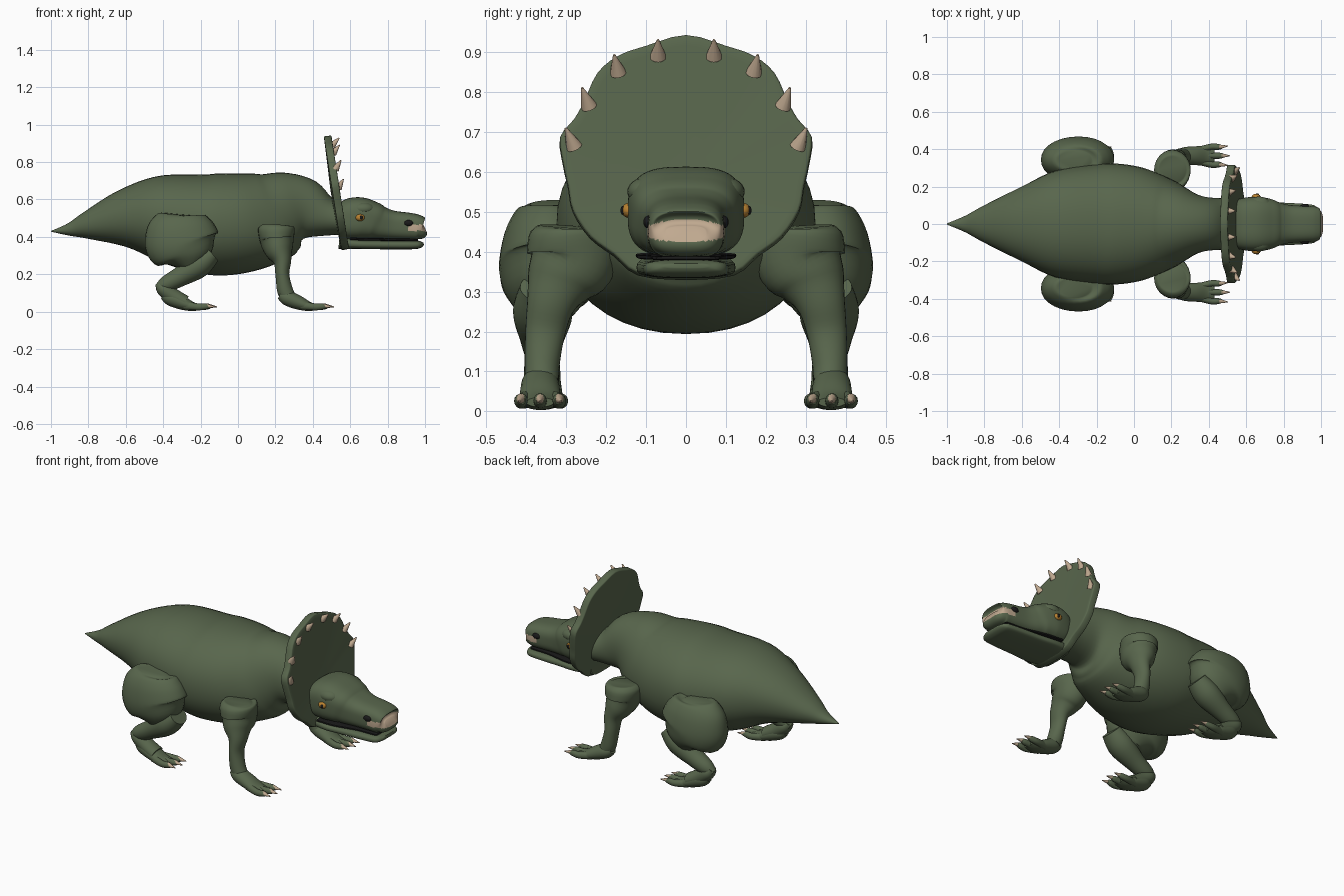
import bpy, bmesh, math
from mathutils import Vector

old = bpy.data.objects.get("Cube")
if old:
    bpy.data.objects.remove(old, do_unlink=True)


def material(name, rgb):
    m = bpy.data.materials.new(name)
    m.use_nodes = True
    m.diffuse_color = (*rgb, 1)
    m.node_tree.nodes["Principled BSDF"].inputs["Base Color"].default_value = (*rgb, 1)
    return m


SKIN = material("green skin", (0.098, 0.133, 0.073))
HORN = material("tan horn", (0.53, 0.4, 0.28))
AMBER = material("amber eye", (0.48, 0.22, 0.03))
DARK = material("near black", (0.01, 0.01, 0.01))


def finish(bm, name, mat, angle=50):
    bmesh.ops.recalc_face_normals(bm, faces=bm.faces)
    mesh = bpy.data.meshes.new(name)
    bm.to_mesh(mesh)
    bm.free()
    mesh.materials.append(mat)
    ob = bpy.data.objects.new(name, mesh)
    bpy.context.collection.objects.link(ob)
    bpy.ops.object.select_all(action='DESELECT')
    ob.select_set(True)
    bpy.context.view_layer.objects.active = ob
    bpy.ops.object.shade_smooth_by_angle(angle=math.radians(angle))
    return ob


def smooth_path(pts, steps, closed=False):
    """Catmull-Rom samples through tuples of any length."""
    n, out = len(pts), []
    for i in range(n if closed else n - 1):
        ids = [i - 1, i, i + 1, i + 2]
        a, b, c, d = [pts[k % n] if closed else pts[min(max(k, 0), n - 1)] for k in ids]
        for s in range(steps):
            t = s / steps
            out.append([0.5 * (2 * q + (r - p) * t + (2 * p - 5 * q + 4 * r - w) * t ** 2
                               + (3 * q - p - 3 * r + w) * t ** 3)
                        for p, q, r, w in zip(a, b, c, d)])
    return out if closed else out + [list(pts[-1])]


def loft(name, pts, mat=SKIN, side=1, power=2, sides=28, steps=5):
    """Skin rings along a path of (x, y, z, half width, half height)."""
    path = smooth_path(pts, steps)
    centres = [Vector(p[:3]) for p in path]
    bm, rings = bmesh.new(), []
    for i, p in enumerate(path):
        tan = (centres[min(i + 1, len(path) - 1)] - centres[max(i - 1, 0)]).normalized()
        across = (Vector((0, 1, 0)) - tan * tan.y).normalized()
        up = tan.cross(across)
        ring = []
        for k in range(sides):
            a = math.tau * k / sides
            c, s = math.cos(a), math.sin(a)
            u = math.copysign(abs(c) ** (2 / power), c) * max(p[3], 0.002)
            v = math.copysign(abs(s) ** (2 / power), s) * max(p[4], 0.002)
            q = centres[i] + across * u + up * v
            ring.append(bm.verts.new((q.x, q.y * side, q.z)))
        rings.append(ring)
    for r, t in zip(rings, rings[1:]):
        for k in range(sides):
            j = (k + 1) % sides
            bm.faces.new((r[k], r[j], t[j], t[k]))
    bm.faces.new(rings[0])
    bm.faces.new(rings[-1])
    return finish(bm, name, mat)


def ball(name, loc, size, mat):
    bm = bmesh.new()
    bmesh.ops.create_uvsphere(bm, u_segments=20, v_segments=12, radius=1)
    for v in bm.verts:
        v.co = Vector(loc) + Vector([a * b for a, b in zip(v.co, size)])
    return finish(bm, name, mat)


def spike(name, base, direction, length, radius):
    bm = bmesh.new()
    bmesh.ops.create_cone(bm, cap_ends=True, segments=12, radius1=radius,
                          radius2=radius * 0.15, depth=length)
    turn = Vector(direction).to_track_quat('Z', 'Y')
    for v in bm.verts:
        v.co = Vector(base) + turn @ (v.co + Vector((0, 0, length / 2)))
    return finish(bm, name, HORN)


# Body with tail and neck: x, top, bottom, half width
outline = [(-1, .432, .428, .003), (-.9, .475, .405, .045), (-.8, .54, .385, .1),
           (-.6, .66, .34, .2), (-.42, .73, .275, .285), (-.2, .735, .208, .32),
           (-.08, .74, .194, .322), (.05, .742, .215, .3), (.17, .745, .26, .25),
           (.27, .75, .32, .195), (.36, .715, .37, .15), (.46, .625, .4, .138),
           (.56, .57, .41, .138)]
loft("body", [(x, 0, (t + b) / 2, w, (t - b) / 2) for x, t, b, w in outline],
     power=2.15, sides=40)

# Head, with a horn patch wrapped round the front of the snout
profile = [(.53, .57, .41, .12), (.58, .6, .386, .138), (.65, .612, .385, .146),
           (.72, .588, .384, .136), (.77, .56, .384, .117), (.83, .54, .384, .102),
           (.92, .528, .382, .096), (.965, .516, .382, .093), (.988, .495, .39, .082),
           (1, .465, .428, .05)]
head = loft("head", [(x, 0, (t + b) / 2, w, (t - b) / 2) for x, t, b, w in profile],
            power=3, sides=72, steps=8)
head.data.materials.append(HORN)
for f in head.data.polygons:
    c = f.center
    if c.x > .905 and .424 + c.y ** 2 < c.z < .482 - 2 * c.y ** 2:
        f.material_index = 1

loft("lower_jaw", [(.54, 0, .37, .11, .034), (.65, 0, .36, .124, .025),
                   (.76, 0, .358, .116, .024), (.93, 0, .357, .106, .023),
                   (.975, 0, .36, .092, .018), (.992, 0, .365, .055, .006)], power=3.2)
loft("mouth_lining", [(.6, 0, .39, .126, .007), (.7, 0, .387, .121, .007),
                      (.78, 0, .386, .104, .007), (.85, 0, .385, .09, .006),
                      (.95, 0, .384, .084, .006), (.962, 0, .384, .07, .003)],
     DARK, power=5)

# Neck frill: half outline in y, z, mirrored and tilted backward
half = [(0, .94), (.1, .913), (.17, .888), (.222, .845), (.255, .775), (.28, .73),
        (.315, .685), (.308, .62), (.295, .56), (.283, .5), (.24, .435),
        (.18, .39), (.12, .343), (0, .332)]
rim = smooth_path(half + [(-y, z) for y, z in half[-2:0:-1]], 3, closed=True)


def frill_x(z):
    return .573 - (z - .335) * .155


bm = bmesh.new()
loops = []
for scale in (1, .93, .6, .25):
    dish = -.012 * (1 - scale)
    loop = []
    for y, z in rim:
        h = .56 + (z - .56) * scale
        loop.append(bm.verts.new((frill_x(h) + dish, y * scale, h)))
    loops.append(loop)
for r, t in zip(loops, loops[1:]):
    for k in range(len(rim)):
        j = (k + 1) % len(rim)
        bm.faces.new((r[k], r[j], t[j], t[k]))
bm.faces.new(loops[-1])
frill = finish(bm, "neck_frill", SKIN, 40)
solid = frill.modifiers.new("thickness", 'SOLIDIFY')
solid.thickness, solid.offset = .041, 0
bevel = frill.modifiers.new("soft rim", 'BEVEL')
bevel.width, bevel.segments, bevel.limit_method = .006, 2, 'ANGLE'


def foot(name, x, y, s):
    """Foot sloping down from a raised heel to three clawed toes."""
    loft(name, [(x - .055, y, .092, .025, .025), (x - .02, y, .075, .044, .04),
                (x + .04, y, .05, .05, .038), (x + .1, y, .028, .05, .025),
                (x + .15, y, .023, .035, .012)], side=s)
    for i in (-1, 0, 1):
        ty, reach = y + i * .047, .01 if i == 0 else 0
        loft(name + "_toe", [(x + .06, y + i * .028, .034, .018, .022),
                             (x + .13, ty, .026, .017, .019),
                             (x + .17 + reach, ty, .028, .016, .017),
                             (x + .19 + reach, ty, .027, .01, .01)], side=s, sides=14)
        spike(name + "_claw", (x + .174 + reach, s * ty, .031), (1, s * i * .1, -.1),
              .05, .0135)


for s, tag in ((1, "left_"), (-1, "right_")):
    # Face details
    ball(tag + "brow", (.668, s * .1, .55), (.064, .047, .036), SKIN)
    ball(tag + "eye", (.653, s * .141, .503), (.025, .021, .019), AMBER)
    ball(tag + "pupil", (.659, s * .158, .503), (.009, .006, .011), DARK)
    ball(tag + "nostril", (.912, s * .094, .474), (.024, .013, .016), DARK)

    # Frill spikes
    for y, z in ((.07, .888), (.17, .847), (.243, .763), (.28, .662)):
        out = y - .07
        spike(tag + "frill_spike", (frill_x(z) + .014, s * y, z),
              (.68 - out * 1.3, s * out * 1.5, .7), .058, .021)

    # Front leg
    loft(tag + "front_leg", [(.205, .29, .462, .07, .07), (.205, .29, .447, .104, .097),
                             (.208, .286, .38, .113, .09), (.22, .316, .325, .086, .074),
                             (.237, .338, .27, .061, .048), (.237, .352, .2, .05, .037),
                             (.25, .36, .12, .044, .042), (.268, .36, .075, .042, .042)],
         side=s)
    foot(tag + "front_foot", .28, .365, s)

    # Hind leg
    loft(tag + "thigh", [(-.32, .34, .52, .05, .085), (-.32, .34, .503, .082, .145),
                         (-.312, .343, .44, .112, .185), (-.295, .344, .36, .124, .197),
                         (-.268, .348, .3, .108, .145), (-.255, .35, .245, .07, .06)],
         side=s, power=2.1)
    loft(tag + "shin", [(-.14, .355, .31, .06, .05), (-.21, .358, .25, .075, .068),
                        (-.31, .36, .187, .056, .053), (-.39, .36, .145, .042, .042),
                        (-.435, .36, .125, .02, .018)], side=s)
    loft(tag + "ankle", [(-.425, .36, .15, .025, .02), (-.4, .36, .122, .043, .038),
                         (-.345, .36, .082, .046, .042), (-.28, .36, .05, .05, .036)],
         side=s)
    foot(tag + "hind_foot", -.345, .36, s)
